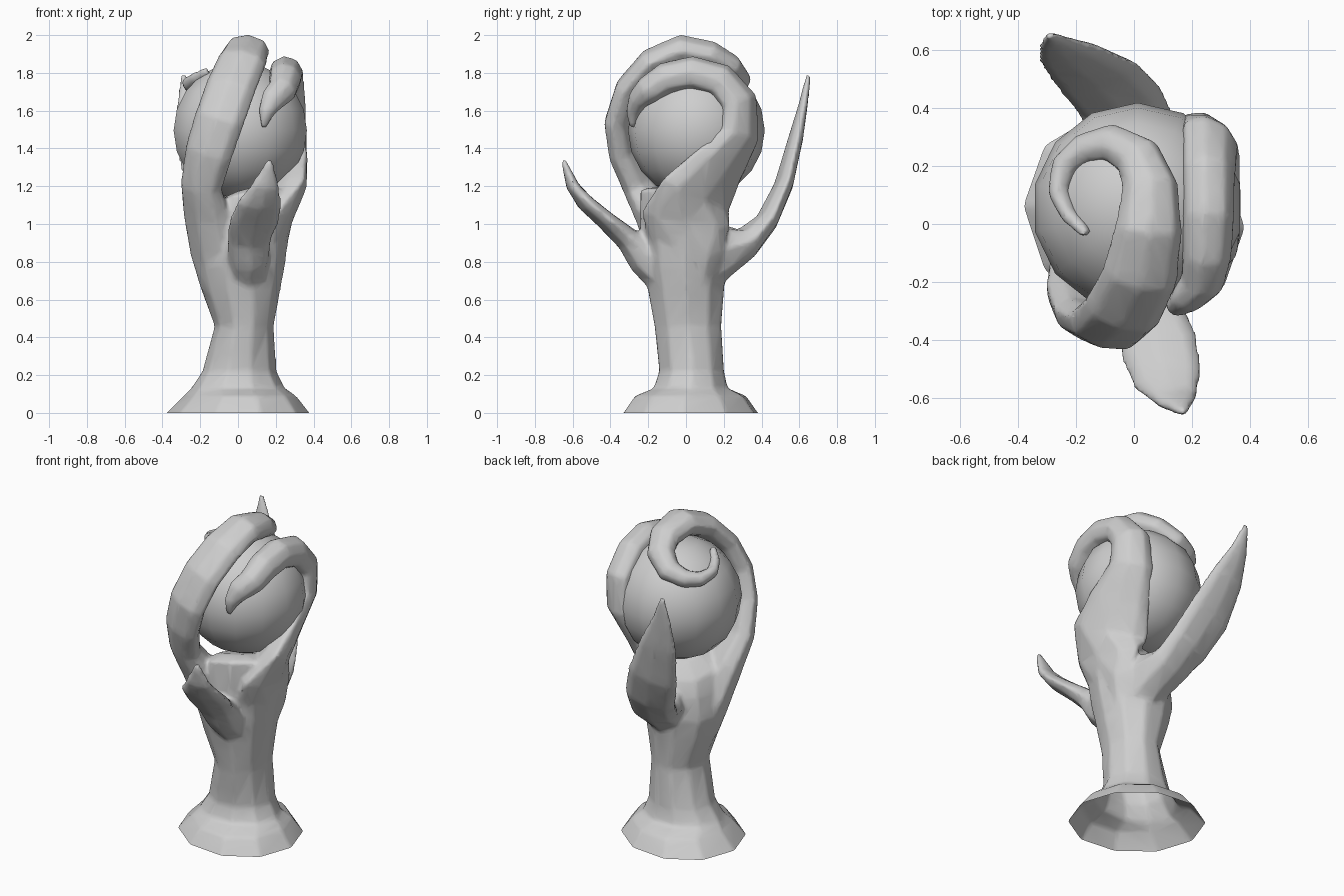
import bpy, bmesh, math
from mathutils import Vector

grey = bpy.data.materials.new("stone_grey")
grey.diffuse_color = (0.62, 0.62, 0.62, 1)
BALL = Vector((0.012, 0.055, 1.495))


def finish(name, bm):
    bmesh.ops.recalc_face_normals(bm, faces=bm.faces)
    me = bpy.data.meshes.new(name)
    bm.to_mesh(me)
    bm.free()
    me.materials.append(grey)
    ob = bpy.data.objects.new(name, me)
    bpy.context.collection.objects.link(ob)
    bpy.ops.object.select_all(action='DESELECT')
    ob.select_set(True)
    bpy.context.view_layer.objects.active = ob
    return ob


def skin(bm, rings):
    """Join the rings into a closed tube."""
    n = len(rings[0])
    for a, b in zip(rings, rings[1:]):
        for i in range(n):
            j = (i + 1) % n
            bm.faces.new((a[i], a[j], b[j], b[i]))
    bm.faces.new(rings[0])
    bm.faces.new(rings[-1])


def sweep(bm, path, wide_dir=None, sides=8):
    """Elliptical limb along rows of (x, y, z, width, thickness)."""
    pts = [Vector(p[:3]) for p in path]
    rings = []
    for i, (p, row) in enumerate(zip(pts, path)):
        t = (pts[min(i + 1, len(pts) - 1)] - pts[max(i - 1, 0)]).normalized()
        if wide_dir:
            w = Vector(wide_dir)
            w = (w - t * w.dot(t)).normalized()
        else:                       # flat side hugs the ball
            w = t.cross(p - BALL).normalized()
        n = w.cross(t)
        ring = []
        for k in range(sides):
            a = 2 * math.pi * k / sides
            ring.append(bm.verts.new(p + w * math.cos(a) * row[3] / 2
                                     + n * math.sin(a) * row[4] / 2))
        rings.append(ring)
    skin(bm, rings)


# Ball held by the limbs
bm = bmesh.new()
bmesh.ops.create_uvsphere(bm, u_segments=14, v_segments=10, radius=0.362)
bmesh.ops.translate(bm, verts=bm.verts, vec=BALL)
finish("ball", bm)
bpy.ops.object.shade_smooth_by_angle(angle=math.radians(60))

# Trunk with flared foot: z, x min, x max, y min, y max, tilt of the ring
body = bmesh.new()
rows = [(-0.06, -0.43, 0.43, -0.36, 0.42, 0), (0.0, -0.38, 0.38, -0.32, 0.37, 0),
        (0.09, -0.29, 0.31, -0.26, 0.31, 0),
        (0.13, -0.25, 0.25, -0.17, 0.22, 0), (0.22, -0.19, 0.205, -0.14, 0.2, 0),
        (0.46, -0.125, 0.19, -0.165, 0.185, 0), (0.65, -0.195, 0.225, -0.2, 0.2, 0),
        (0.78, -0.23, 0.25, -0.225, 0.21, 0), (0.95, -0.21, 0.275, -0.24, 0.21, 0.12),
        (1.08, -0.18, 0.28, -0.24, 0.18, 0.32), (1.13, -0.08, 0.18, -0.16, 0.1, 0.3)]
rings = []
for z, x0, x1, y0, y1, tilt in rows:
    ring = []
    for k in range(10):
        a = k * math.pi / 5
        x = (x0 + x1) / 2 + (x1 - x0) / 2 * math.cos(a)
        y = (y0 + y1) / 2 + (y1 - y0) / 1.9 * math.sin(a)
        skew = -0.1 * x if z < 0.1 else 0
        ring.append(body.verts.new((x, y + skew, z + tilt * (0.7 * x - y))))
    rings.append(ring)
skin(body, rings)

# Long limb over the front of the ball, curling into a spiral
sweep(body, [
    (-0.09, -0.03, 0.66, 0.22, 0.2), (-0.12, -0.08, 0.85, 0.3, 0.22),
    (-0.165, -0.16, 1.05, 0.28, 0.2), (-0.195, -0.25, 1.2, 0.24, 0.16),
    (-0.155, -0.33, 1.38, 0.27, 0.15), (-0.1, -0.355, 1.55, 0.28, 0.15),
    (-0.04, -0.3, 1.72, 0.28, 0.15), (0.02, -0.18, 1.86, 0.27, 0.15),
    (0.05, -0.02, 1.925, 0.24, 0.16), (0.055, 0.13, 1.895, 0.2, 0.15),
    (0.015, 0.23, 1.835, 0.17, 0.14), (-0.08, 0.28, 1.765, 0.14, 0.13),
    (-0.175, 0.255, 1.73, 0.11, 0.12), (-0.24, 0.2, 1.725, 0.09, 0.1),
    (-0.26, 0.11, 1.74, 0.07, 0.09), (-0.225, 0.03, 1.77, 0.06, 0.07),
    (-0.16, -0.035, 1.81, 0.04, 0.05)])

# Broad limb up the right side, ending in a hook
sweep(body, [
    (0.11, 0.01, 0.68, 0.28, 0.18), (0.145, 0.0, 0.85, 0.4, 0.2),
    (0.19, 0.0, 1.03, 0.48, 0.2), (0.22, 0.055, 1.16, 0.47, 0.18),
    (0.245, 0.17, 1.31, 0.37, 0.15), (0.26, 0.285, 1.48, 0.26, 0.16),
    (0.26, 0.28, 1.65, 0.23, 0.17), (0.255, 0.18, 1.76, 0.2, 0.18),
    (0.255, 0.03, 1.8, 0.19, 0.18), (0.25, -0.11, 1.77, 0.18, 0.17),
    (0.235, -0.2, 1.71, 0.16, 0.15), (0.185, -0.255, 1.66, 0.14, 0.11),
    (0.15, -0.28, 1.59, 0.09, 0.08), (0.135, -0.285, 1.51, 0.03, 0.03)])

# Pointed leaves at front and back, thick where they leave the trunk
sweep(body, [
    (0.05, -0.1, 0.75, 0.22, 0.28), (0.055, -0.22, 0.83, 0.23, 0.21),
    (0.06, -0.31, 0.92, 0.24, 0.13), (0.085, -0.42, 1.015, 0.28, 0.1),
    (0.115, -0.53, 1.11, 0.25, 0.09), (0.145, -0.6, 1.2, 0.16, 0.07),
    (0.17, -0.65, 1.34, 0.03, 0.03)], (1, 0.1, 0.1))
sweep(body, [
    (0.05, 0.06, 0.82, 0.3, 0.42), (0.035, 0.2, 0.87, 0.3, 0.3),
    (0.0, 0.32, 0.9, 0.3, 0.17), (-0.05, 0.425, 1.01, 0.32, 0.12),
    (-0.13, 0.515, 1.2, 0.32, 0.1), (-0.215, 0.58, 1.45, 0.24, 0.08),
    (-0.265, 0.62, 1.63, 0.13, 0.05), (-0.29, 0.65, 1.79, 0.03, 0.03)],
    (1, 0.1, 0))

# Fuse trunk, limbs and leaves into one skin, soften the joints
ob = finish("trunk_and_limbs", body)
fuse = ob.modifiers.new("fuse", 'REMESH')
fuse.mode = 'VOXEL'
fuse.voxel_size = 0.0125
soften = ob.modifiers.new("soften", 'SMOOTH')
soften.factor = 0.5
soften.iterations = 8
thin = ob.modifiers.new("thin", 'DECIMATE')
thin.ratio = 0.12
for m in ("fuse", "soften", "thin"):
    bpy.ops.object.modifier_apply(modifier=m)

# Cut the foot flat and leave it open underneath
bm = bmesh.new()
bm.from_mesh(ob.data)
bmesh.ops.bisect_plane(bm, geom=bm.verts[:] + bm.edges[:] + bm.faces[:],
                       plane_co=(0, 0, 0), plane_no=(0, 0, 1), clear_inner=True)
bm.to_mesh(ob.data)
bm.free()
ob.data.materials.clear()
ob.data.materials.append(grey)
bpy.ops.object.shade_smooth_by_angle(angle=math.radians(60))
